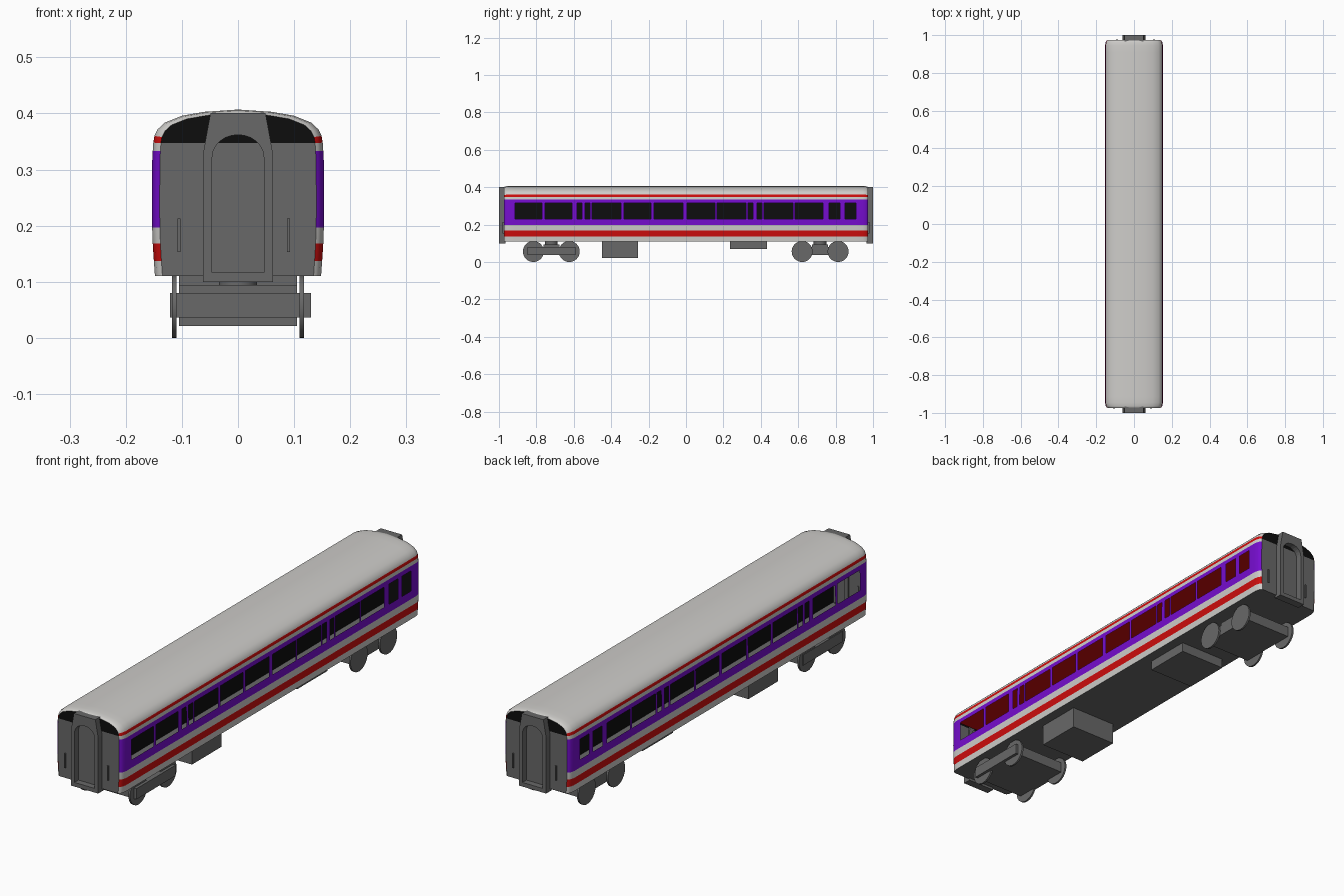
import bpy, bmesh, math

if "Cube" in bpy.data.objects:
    bpy.data.objects.remove(bpy.data.objects["Cube"])

# colours
def mat(name, c):
    m = bpy.data.materials.new(name)
    m.diffuse_color = (*c, 1)
    m.use_nodes = True
    m.node_tree.nodes["Principled BSDF"].inputs["Base Color"].default_value = m.diffuse_color
    return m

WHITE = mat("off_white", (0.62, 0.61, 0.59))
RED = mat("red", (0.62, 0.004, 0.004))
PURPLE = mat("purple", (0.18, 0.004, 0.62))
GREY = mat("grey", (0.14, 0.14, 0.14))
BLACK = mat("black", (0.004, 0.004, 0.004))
MATS = [WHITE, RED, PURPLE, GREY, BLACK]

def make(name, bm, mats, smooth=False):
    bmesh.ops.recalc_face_normals(bm, faces=bm.faces)
    me = bpy.data.meshes.new(name)
    bm.to_mesh(me)
    bm.free()
    for m in mats:
        me.materials.append(m)
    ob = bpy.data.objects.new(name, me)
    bpy.context.collection.objects.link(ob)
    if smooth:
        bpy.ops.object.select_all(action='DESELECT')
        ob.select_set(True)
        bpy.context.view_layer.objects.active = ob
        bpy.ops.object.shade_smooth_by_angle(angle=math.radians(35))
    return ob

def box(name, x0, x1, y0, y1, z0, z1, m):
    bm = bmesh.new()
    bmesh.ops.create_cube(bm, size=1)
    for v in bm.verts:
        v.co = ((x0 + x1) / 2 + v.co.x * (x1 - x0),
                (y0 + y1) / 2 + v.co.y * (y1 - y0),
                (z0 + z1) / 2 + v.co.z * (z1 - z0))
    return make(name, bm, [m])

def cylinder(name, x, y, z, r, depth, axis, m):
    bm = bmesh.new()
    bmesh.ops.create_cone(bm, cap_ends=True, segments=32, radius1=r, radius2=r, depth=depth)
    for v in bm.verts:
        a, b, c = v.co
        v.co = (x + c, y + a, z + b) if axis == 'X' else (x + a, y + b, z + c)
    return make(name, bm, [m], True)

# body shell: half section lofted along y, open at the windows
HALF = [(.148, .11), (.150, .137), (.152, .168), (.153, .197), (.1535, .231), (.153, .314),
        (.152, .333), (.151, .348), (.149, .360), (.143, .372), (.130, .384), (.10, .396),
        (.06, .403), (0, .407)]
WINDOWS = [(-.914, -.77), (-.754, -.61), (-.583, -.556), (-.54, -.513), (-.503, -.348),
           (-.332, -.187), (-.171, -.016), (.005, .155), (.166, .321), (.332, .358),
           (.38, .406), (.417, .572), (.583, .733), (.765, .824), (.85, .909)]
ENDS = [(.974, .0135), (.970, .008), (.962, .0035), (.945, 0)]     # y, inset

def stripe(z):
    if .348 < z < .36 or .137 < z < .168:
        return 1
    return 2 if .197 < z < .333 else 0

cols = [(-y, i) for y, i in ENDS] + [(y, 0) for w in WINDOWS for y in w] + [(y, i) for y, i in ENDS[::-1]]
starts = {w[0] for w in WINDOWS}
profile = HALF + [(-x, z) for x, z in HALF[-2::-1]]
n = len(profile)
bm = bmesh.new()
grid = []
for y, inset in cols:
    k = 1 - inset / .15
    grid.append([bm.verts.new((x * k, y, z - max(0, z - .34) / .067 * inset * .5)) for x, z in profile])
for c in range(len(cols) - 1):
    for r in range(n - 1):
        z = (profile[r][1] + profile[r + 1][1]) / 2
        if cols[c][0] in starts and .231 < z < .314:
            continue
        f = bm.faces.new((grid[c][r], grid[c + 1][r], grid[c + 1][r + 1], grid[c][r + 1]))
        f.material_index = stripe(z)
    # underside
    f = bm.faces.new((grid[c][0], grid[c][-1], grid[c + 1][-1], grid[c + 1][0]))
    f.material_index = 3
# end walls: grey below, black above the cornice
for ring in (grid[0], grid[-1]):
    for r in range(n // 2):
        quad = [ring[r], ring[r + 1], ring[n - 2 - r], ring[n - 1 - r]]
        f = bm.faces.new(list(dict.fromkeys(quad)))
        f.material_index = 3 if HALF[r][1] < .347 else 4
make("carriage_body", bm, MATS, True)

# interior seen through the open windows
box("interior_partition", -.002, .002, -.96, .96, .126, .34, BLACK)
box("interior_floor", -.146, .146, -.955, .955, .12, .126, GREY)
box("interior_ceiling", -.146, .146, -.955, .955, .34, .344, RED)
box("interior_rear_wall", -.137, .137, .952, .957, .126, .34, BLACK)

# end gangways (arched frame) and handrails
def gangway(name, s):
    inner, outer = [(.046, .117)], [(.062, .10)]
    for i in range(13):
        a = math.pi * i / 12
        inner.append((.046 * math.cos(a), .322 + .04 * math.sin(a)))
        if i in (0, 12):
            outer.append((.062 * math.cos(a), .33))
        else:
            outer.append((max(-.049, min(.049, .056 * math.cos(a))), .401))
    inner.append((-.046, .117))
    outer.append((-.062, .10))
    bm = bmesh.new()
    rings = [[bm.verts.new((x, s * y, z)) for x, z in pts]
             for pts, y in ((outer, .966), (outer, 1.0), (inner, 1.0), (inner, .966))]
    m = len(inner)
    for k in range(4):
        a, b = rings[k], rings[(k + 1) % 4]
        for i in range(m):
            j = (i + 1) % m
            bm.faces.new((a[i], a[j], b[j], b[i]))
    make(name, bm, [GREY])

for s, label in ((-1, "front"), (1, "rear")):
    gangway(label + "_gangway", s)
    for x in (-.105, .09):
        x *= -s
        box(label + "_handrail", x - .0025, x + .0025, min(s * .97, s * .98), max(s * .97, s * .98),
            .153, .213, GREY)

# bogies with wheels, axles and pivots
for label, yc, x0, x1 in (("front", -.72, -.121, .13), ("rear", .717, -.108, .108)):
    box(label + "_bogie_frame", x0, x1, yc - .128, yc + .128, .036, .08, GREY)
    cylinder(label + "_bogie_pivot", 0, yc, .096, .034, .034, 'Z', GREY)
    box(label + "_bogie_bolster", -.105, .105, yc - .043, yc + .043, .08, .094, GREY)
    for dy in (-.096, .096):
        cylinder(label + "_axle", 0, yc + dy, .056, .012, .22, 'X', GREY)
        for sx in (-1, 1):
            cylinder(label + "_wheel", sx * .114, yc + dy, .056, .056, .008, 'X', GREY)

# underfloor equipment
box("large_equipment_box", -.105, .105, -.45, -.257, .021, .112, GREY)
box("small_equipment_box", -.105, .105, .235, .433, .07, .112, GREY)
